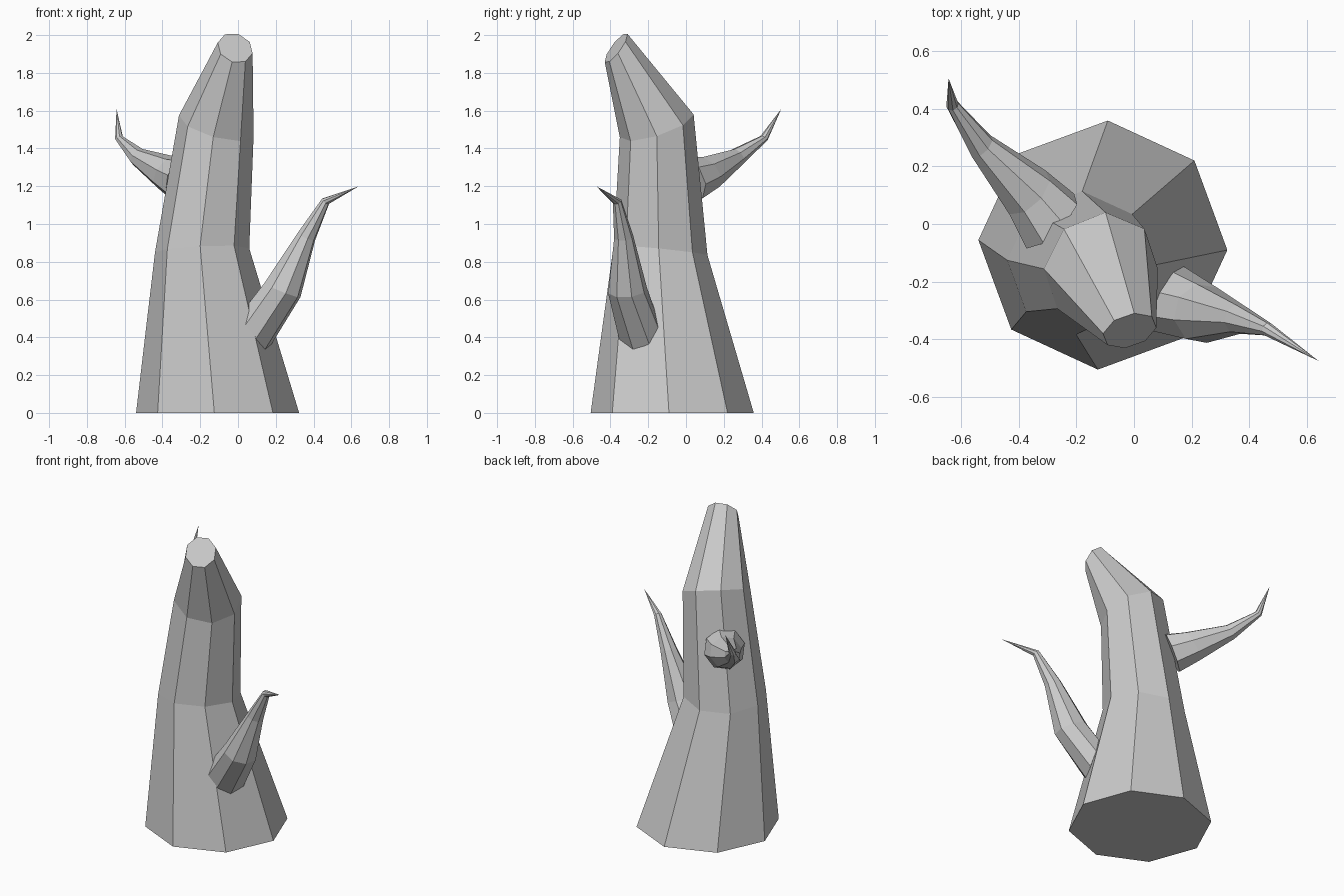
import bpy
import bmesh
from math import cos, sin, tau
from mathutils import Vector

if "Cube" in bpy.data.objects:
    bpy.data.objects.remove(bpy.data.objects["Cube"])

SIDES = 8


def loft(name, rings, phase, tip=None):
    """Skin tilted octagon rings (centre, radius, normal); end in a cap or a point."""
    bm = bmesh.new()
    loops = []
    for centre, radius, normal in rings:
        tilt = Vector((0, 0, 1)).rotation_difference(Vector(normal).normalized())
        loop = []
        for i in range(SIDES):
            a = phase + tau * i / SIDES
            spoke = Vector((cos(a), sin(a), 0)) * radius
            loop.append(bm.verts.new(Vector(centre) + tilt @ spoke))
        loops.append(loop)
    for low, high in zip(loops, loops[1:]):
        for i in range(SIDES):
            j = (i + 1) % SIDES
            bm.faces.new((low[i], low[j], high[j], high[i]))
    bm.faces.new(loops[0][::-1])
    last = loops[-1]
    if tip:
        point = bm.verts.new(tip)
        for i in range(SIDES):
            bm.faces.new((last[i], last[(i + 1) % SIDES], point))
    else:
        bm.faces.new(last)
    bmesh.ops.recalc_face_normals(bm, faces=bm.faces)
    mesh = bpy.data.meshes.new(name)
    bm.to_mesh(mesh)
    bm.free()
    bpy.context.collection.objects.link(bpy.data.objects.new(name, mesh))


# Leaning trunk with a slanted cut top
loft("trunk", [
    ((-0.108, -0.073, 0.0), 0.432, (0, 0, 1)),
    ((-0.19, -0.135, 0.86), 0.25, (-0.04, 0.1, 1)),
    ((-0.115, -0.155, 1.52), 0.205, (0.28, -0.33, 1)),
    ((-0.015, -0.37, 1.932), 0.097, (0.45, -1.35, 1)),
], phase=-0.04)

# Low branch at the front right
loft("right_branch", [
    ((0.10, -0.255, 0.45), 0.13, (0.8, -0.55, 0.35)),
    ((0.235, -0.31, 0.65), 0.105, (0.4, -0.1, 1)),
    ((0.36, -0.33, 0.93), 0.052, (0.4, -0.1, 1)),
    ((0.463, -0.365, 1.12), 0.024, (0.6, -0.3, 0.8)),
], phase=0.2, tip=(0.64, -0.475, 1.20))

# High branch at the back left
loft("left_branch", [
    ((-0.29, 0.01, 1.235), 0.128, (-0.65, 0.65, 0.35)),
    ((-0.37, 0.11, 1.27), 0.10, (-0.6, 0.6, 0.5)),
    ((-0.53, 0.27, 1.355), 0.05, (-0.6, 0.6, 0.5)),
    ((-0.63, 0.413, 1.455), 0.022, (-0.3, 0.4, 0.8)),
], phase=0.2, tip=(-0.643, 0.505, 1.61))
